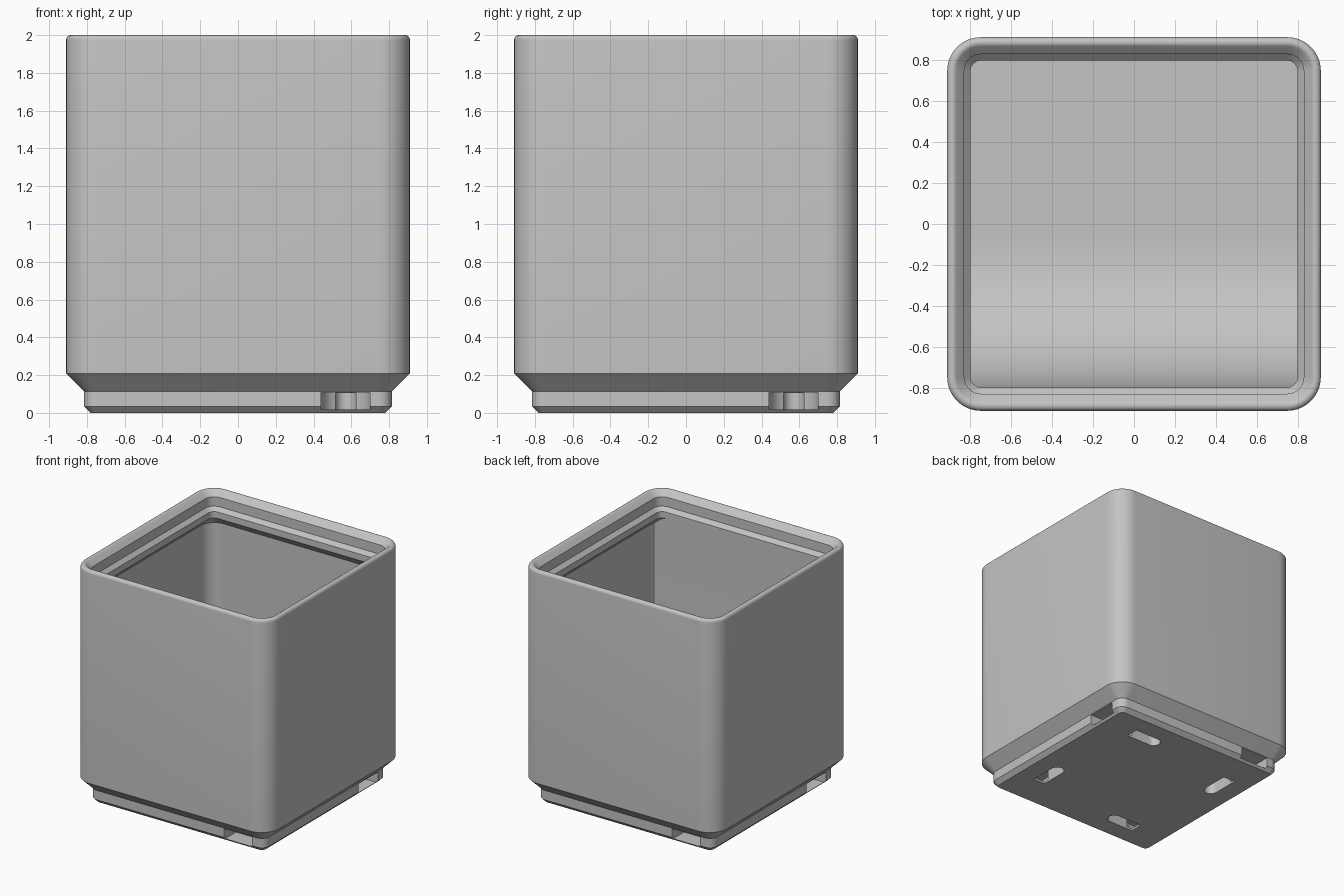
import bpy, bmesh
from math import sin, cos, pi, radians
from mathutils import Matrix

cube = bpy.data.objects.get("Cube")
if cube:
    bpy.data.objects.remove(cube, do_unlink=True)

grey = bpy.data.materials.new("plain grey")
grey.use_nodes = True
COLOR = (0.55, 0.55, 0.55, 1)
grey.diffuse_color = COLOR
grey.node_tree.nodes["Principled BSDF"].inputs["Base Color"].default_value = COLOR

HALF, RADIUS = 0.91, 0.164      # outer half width and corner radius
WALL, FLOOR = 0.868, 0.307      # inner half width and floor height
LIP = 0.796                     # half width of the narrowest lip opening


def make_object(name, bm):
    bmesh.ops.recalc_face_normals(bm, faces=bm.faces)
    mesh = bpy.data.meshes.new(name)
    bm.to_mesh(mesh)
    bm.free()
    mesh.materials.append(grey)
    ob = bpy.data.objects.new(name, mesh)
    bpy.context.collection.objects.link(ob)
    return ob


def ring(bm, half, z, steps=10):
    """Rounded square whose corners share the body's corner centres."""
    r = max(RADIUS - (HALF - half), 0.035)
    c = half - r
    verts = []
    for corner in range(4):
        sx, sy = ((1, 1), (-1, 1), (-1, -1), (1, -1))[corner]
        for i in range(steps + 1):
            a = (corner + i / steps) * pi / 2
            verts.append(bm.verts.new((sx * c + r * cos(a), sy * c + r * sin(a), z)))
    return verts


def prism(bm, outline, z0, z1):
    """Solid from a flat outline between two heights."""
    face = bm.faces.new([bm.verts.new((x, y, z0)) for x, y in outline])
    ext = bmesh.ops.extrude_face_region(bm, geom=[face])
    verts = [g for g in ext["geom"] if isinstance(g, bmesh.types.BMVert)]
    bmesh.ops.translate(bm, verts=verts, vec=(0, 0, z1 - z0))


def round_slot(x, half, y_open, y_end, steps=16):
    """Channel outline, square at y_open and rounded towards +y."""
    arc = [(x + half * cos(pi * i / steps), y_end + half * sin(pi * i / steps))
           for i in range(steps + 1)]
    return [(x - half, y_open), (x + half, y_open)] + arc


def four_cutters(name, outline, z0, z1):
    bm = bmesh.new()
    for k in range(4):
        turn = Matrix.Rotation(k * pi / 2, 2)
        prism(bm, [tuple(turn @ Matrix.Identity(2).row[0] * x + turn @ Matrix.Identity(2).row[1] * y)
                   for x, y in outline], z0, z1)
    ob = make_object(name, bm)
    ob.hide_render = True
    return ob


# Body: stepped foot, wall, rounded rim, stacking lip, inner wall
foot = [(0.78, 0), (0.815, 0.035), (0.815, 0.114), (HALF, 0.208)]
rim_r, rim_x, rim_z = 0.026, HALF - 0.026, 2 - 0.026
rim = [(rim_x + rim_r * cos(a), rim_z + rim_r * sin(a))
       for a in (radians(135 * i / 8) for i in range(9))]
lip = [(0.827, 1.954), (0.827, 1.875), (LIP, 1.844), (LIP, 1.79)]
inside = [(WALL, 1.718), (WALL, FLOOR)]

bm = bmesh.new()
rings = [ring(bm, h, z) for h, z in foot + rim + lip + inside]
for a, b in zip(rings, rings[1:]):
    for i in range(len(a)):
        j = (i + 1) % len(a)
        bm.faces.new((a[i], a[j], b[j], b[i]))
bm.faces.new(rings[0])
bm.faces.new(rings[-1])
body = make_object("bin_body", bm)

# Side channels and push-out slots under the foot
cutters = [
    four_cutters("side_channel_cutter", round_slot(0.57, 0.13, -1.0, -0.57), 0.018, 0.107),
    four_cutters("push_slot_cutter", round_slot(0.57, 0.055, -0.5, -0.275), -0.05, 0.105),
]
bpy.context.view_layer.objects.active = body
for cutter in cutters:
    mod = body.modifiers.new(cutter.name, "BOOLEAN")
    mod.operation = "DIFFERENCE"
    mod.solver = "EXACT"
    mod.object = cutter
    bpy.ops.object.modifier_apply(modifier=mod.name)
    bpy.data.objects.remove(cutter, do_unlink=True)

# Scoop: curved ramp from the floor to the front wall
R = 0.72
arc = [(-LIP + R - R * sin(a), FLOOR + R - R * cos(a))
       for a in (pi / 2 * i / 20 for i in range(21))]
profile = [(-0.84, 0.27), (-LIP + R, 0.27)] + arc + [(-LIP, 1.79), (-0.84, 1.79)]
bm = bmesh.new()
prism(bm, profile, -0.872, 0.872)
bm.transform(Matrix(((0, 0, 1, 0), (1, 0, 0, 0), (0, 1, 0, 0), (0, 0, 0, 1))))
scoop = make_object("front_scoop", bm)

# Smooth curved surfaces, keep the chamfers crisp
for ob in (body, scoop):
    bpy.ops.object.select_all(action="DESELECT")
    ob.select_set(True)
    bpy.context.view_layer.objects.active = ob
    bpy.ops.object.shade_smooth_by_angle(angle=radians(30))
